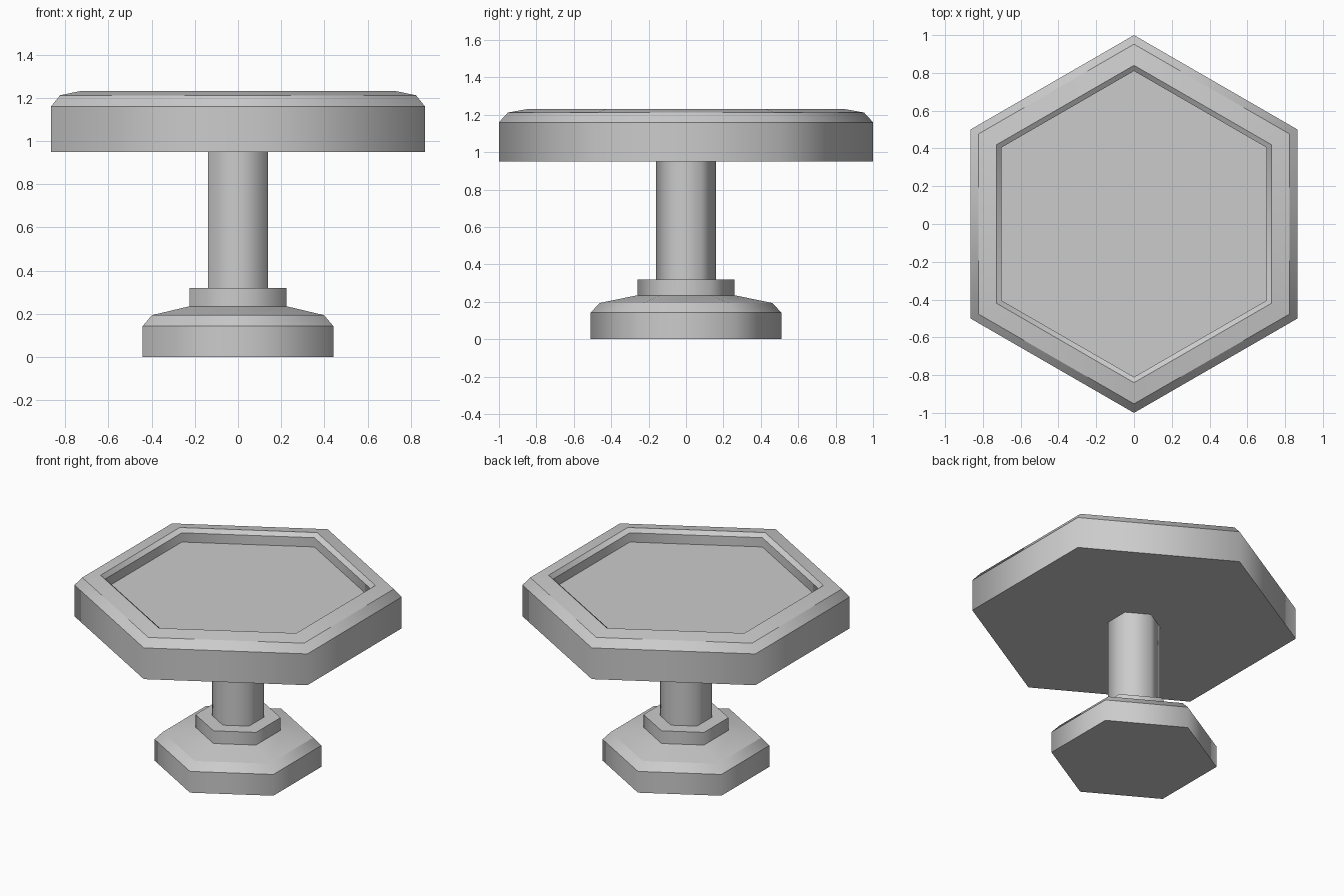
import bpy, bmesh, math

cube = bpy.data.objects.get("Cube")
if cube:
    bpy.data.objects.remove(cube, do_unlink=True)

SIDES = 6

# Single plain grey finish
grey = bpy.data.materials.new("plain_grey")
grey.use_nodes = True
colour = (0.6, 0.6, 0.6, 1.0)
grey.diffuse_color = colour
grey.node_tree.nodes["Principled BSDF"].inputs["Base Color"].default_value = colour


def hex_part(name, profile):
    """Sweep (radius, height) points round a hexagon with a corner on +y, capped at both ends.
    Walls are shaded smoothly around; every horizontal ring stays crisp."""
    bm = bmesh.new()
    rings = []
    for r, z in profile:
        angles = [math.pi / 2 + math.tau * i / SIDES for i in range(SIDES)]
        rings.append([bm.verts.new((r * math.cos(a), r * math.sin(a), z)) for a in angles])
    for low, high in zip(rings, rings[1:]):
        for i in range(SIDES):
            j = (i + 1) % SIDES
            bm.faces.new((low[i], low[j], high[j], high[i])).smooth = True
    bm.faces.new(rings[0][::-1])
    bm.faces.new(rings[-1])
    for ring in rings:
        for i in range(SIDES):
            bm.edges.get((ring[i], ring[(i + 1) % SIDES])).smooth = False
    mesh = bpy.data.meshes.new(name)
    bm.to_mesh(mesh)
    bm.free()
    mesh.materials.append(grey)
    obj = bpy.data.objects.new(name, mesh)
    bpy.context.collection.objects.link(obj)
    return obj


# Chamfered foot, collar and stem
hex_part("foot", [(0.51, 0), (0.51, 0.143), (0.46, 0.194), (0.26, 0.235)])
hex_part("collar", [(0.26, 0.235), (0.26, 0.32)])
hex_part("stem", [(0.16, 0.32), (0.16, 0.95)])

# Table top: bevelled rim, inner bevel, then a straight wall down to the recessed floor
hex_part("table_top", [(1.0, 0.95), (1.0, 1.16), (0.952, 1.212), (0.84, 1.232),
                       (0.81, 1.209), (0.81, 1.147)])
